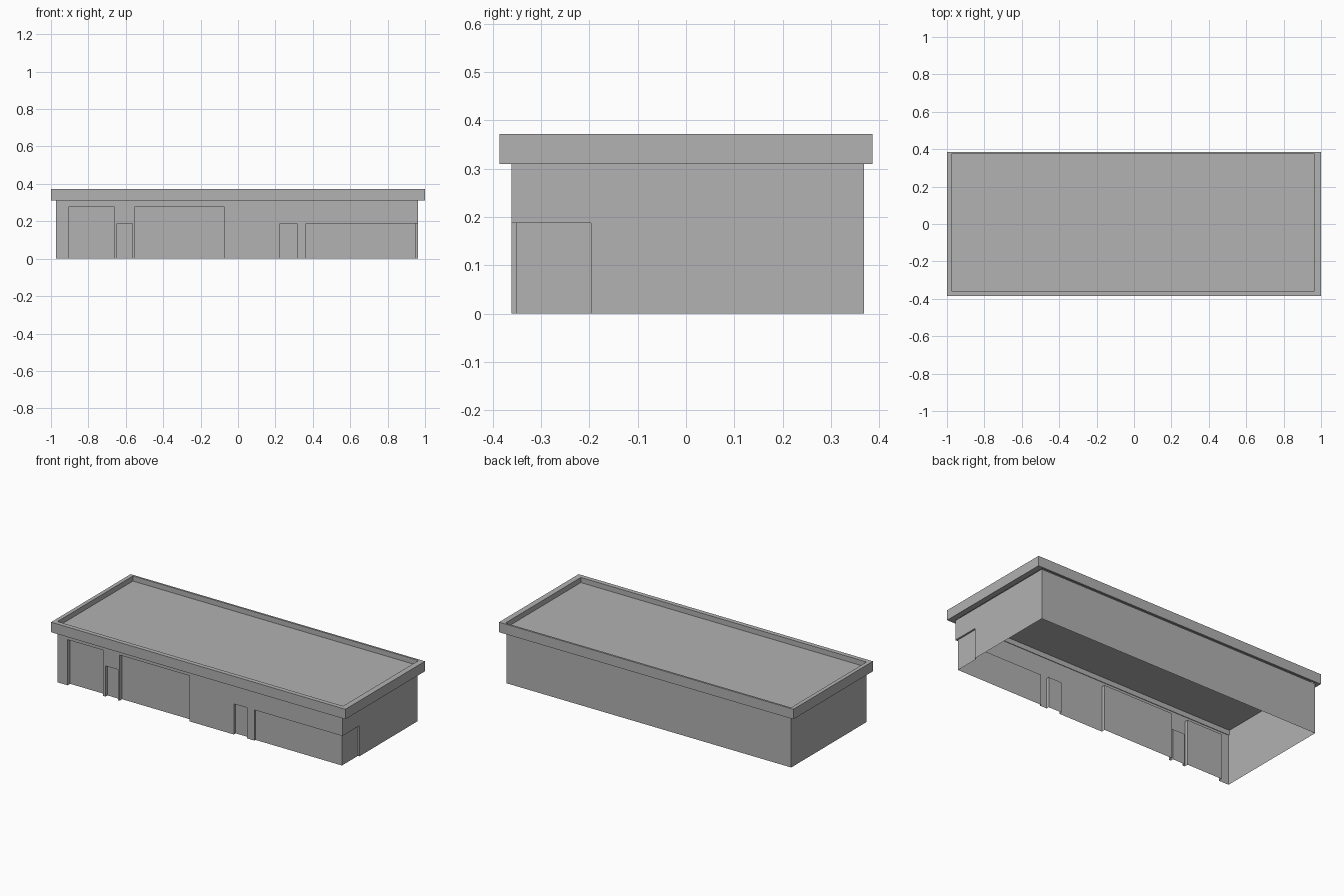
import bpy
import bmesh

cube = bpy.data.objects.get("Cube")
if cube:
    bpy.data.objects.remove(cube, do_unlink=True)

grey = bpy.data.materials.new("plain_grey")
grey.use_nodes = True
grey.diffuse_color = (0.445, 0.445, 0.445, 1)
grey.node_tree.nodes["Principled BSDF"].inputs["Base Color"].default_value = grey.diffuse_color

# Main dimensions
LEFT, RIGHT, FRONT, BACK = -0.973, 0.9625, -0.3615, 0.3685
EAVE, TOP, ROOF = 0.31, 0.3715, 0.34
TALL, LOW = 0.28, 0.188
CORNER_START, CORNER_END, CORNER_DEPTH = 0.364, -0.197, 0.0105


def polygon(bm, plan, z):
    """Flat face at height z; clockwise plans face down."""
    return bm.faces.new([bm.verts.new((x, y, z)) for x, y in plan])


def ribbon(bm, path, z0, z1):
    """Vertical faces along a plan path, outside on the right of travel."""
    for (ax, ay), (bx, by) in zip(path, path[1:]):
        corners = [(ax, ay, z0), (bx, by, z0), (bx, by, z1), (ax, ay, z1)]
        bm.faces.new([bm.verts.new(c) for c in corners])


def recess(bm, inner, outer, height):
    """Set-back panel with jambs and soffit, and the wall over it."""
    ribbon(bm, inner, 0, height)
    polygon(bm, inner + outer[-2:0:-1], height)
    ribbon(bm, outer, height, EAVE)


def finish(bm, name):
    bmesh.ops.remove_doubles(bm, verts=bm.verts, dist=0.0001)
    mesh = bpy.data.meshes.new(name)
    bm.to_mesh(mesh)
    bm.free()
    mesh.materials.append(grey)
    obj = bpy.data.objects.new(name, mesh)
    bpy.context.collection.objects.link(obj)
    return obj


# Walls: open shell with piers and recessed openings along the front
bm = bmesh.new()
openings = [
    (-0.904, -0.663, TALL, 0.024),
    (-0.647, -0.564, LOW, 0.018),
    (-0.551, -0.075, TALL, 0.024),
    (0.225, 0.315, LOW, 0.018),
]
start = LEFT
for x0, x1, height, depth in openings:
    ribbon(bm, [(start, FRONT), (x0, FRONT)], 0, EAVE)
    y = FRONT + depth
    recess(bm, [(x0, FRONT), (x0, y), (x1, y), (x1, FRONT)],
           [(x0, FRONT), (x1, FRONT)], height)
    start = x1
ribbon(bm, [(start, FRONT), (CORNER_START, FRONT)], 0, EAVE)

# Corner opening wrapping onto the side wall
cx, cy = RIGHT - CORNER_DEPTH, FRONT + CORNER_DEPTH
recess(bm,
       [(CORNER_START, FRONT), (CORNER_START, cy), (cx, cy),
        (cx, CORNER_END), (RIGHT, CORNER_END)],
       [(CORNER_START, FRONT), (RIGHT, FRONT), (RIGHT, CORNER_END)], LOW)

# Remaining side and back walls
ribbon(bm, [(RIGHT, CORNER_END), (RIGHT, BACK), (LEFT, BACK), (LEFT, FRONT)], 0, EAVE)
finish(bm, "walls")


def rectangle(x0, x1, y0, y1):
    return [(x0, y0), (x1, y0), (x1, y1), (x0, y1)]


# Parapet: rectangular band around the roof
outer = rectangle(-1, 1, -0.386, 0.386)
inner = rectangle(-0.976, 0.965, -0.358, 0.374)
bm = bmesh.new()
rings = [[bm.verts.new((x, y, z)) for x, y in plan]
         for plan, z in ((outer, EAVE), (outer, TOP), (inner, TOP), (inner, EAVE))]
for r, ring in enumerate(rings):
    above = rings[(r + 1) % 4]
    for i in range(4):
        j = (i + 1) % 4
        bm.faces.new([ring[i], ring[j], above[j], above[i]])
finish(bm, "parapet")

# Roof deck sunk inside the parapet
bm = bmesh.new()
polygon(bm, inner, ROOF)
finish(bm, "roof_deck")
